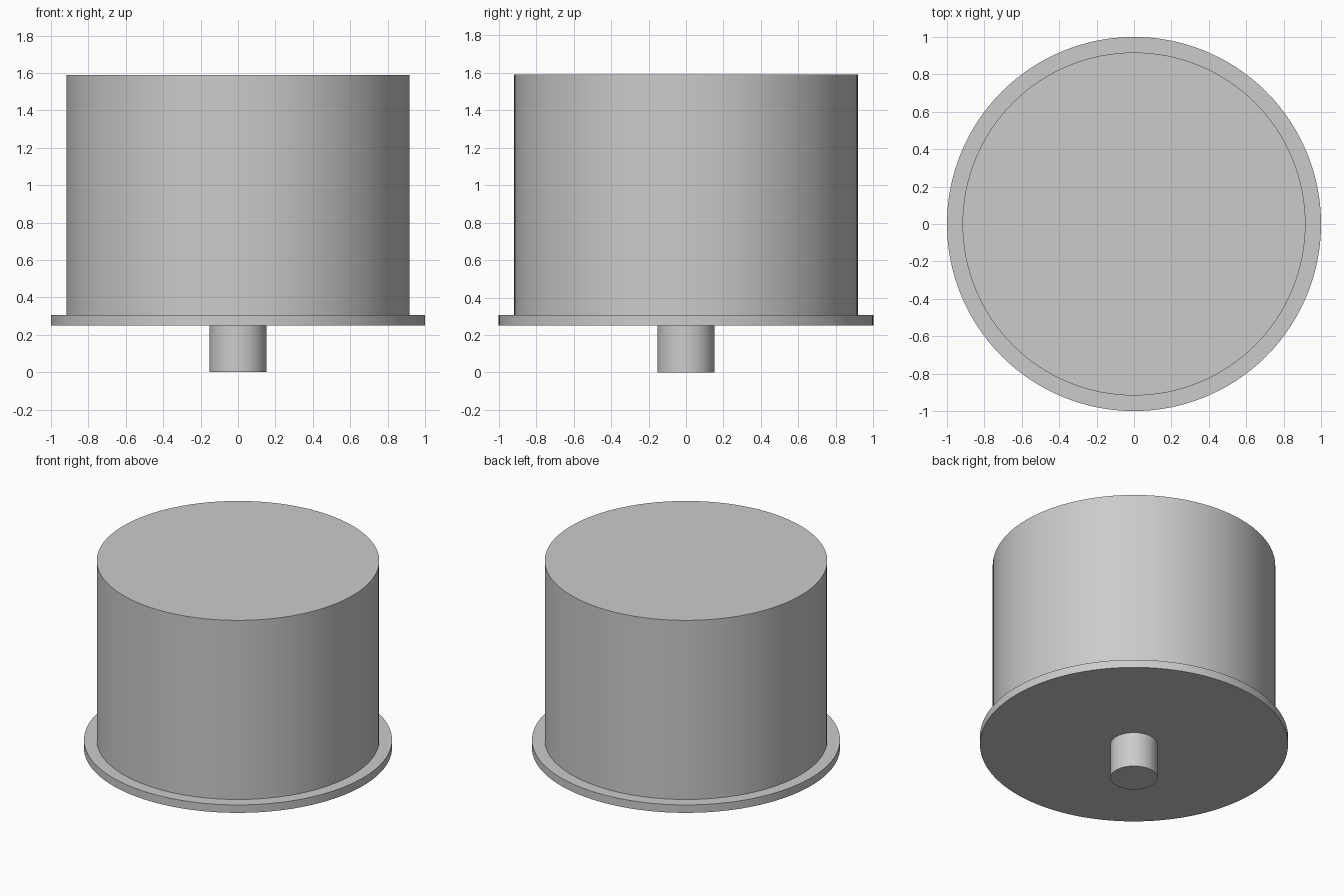
import bpy
import math

cube = bpy.data.objects.get("Cube")
if cube:
    bpy.data.objects.remove(cube, do_unlink=True)

# Single grey finish
grey = bpy.data.materials.new("light grey")
grey.use_nodes = True
color = (0.6, 0.6, 0.6, 1.0)
grey.diffuse_color = color
grey.node_tree.nodes["Principled BSDF"].inputs["Base Color"].default_value = color


def cylinder(name, radius, bottom, top):
    """Upright cylinder on the central axis, between two heights."""
    bpy.ops.mesh.primitive_cylinder_add(
        vertices=128, radius=radius, depth=top - bottom,
        location=(0, 0, (bottom + top) / 2))
    obj = bpy.context.object
    obj.name = name
    obj.data.materials.append(grey)
    bpy.ops.object.shade_smooth_by_angle(angle=math.radians(30))
    return obj


# Shaft below, thin flange, large drum above
cylinder("shaft", 0.153, 0.0, 0.25)
cylinder("flange", 1.0, 0.25, 0.307)
cylinder("drum", 0.917, 0.307, 1.59)
